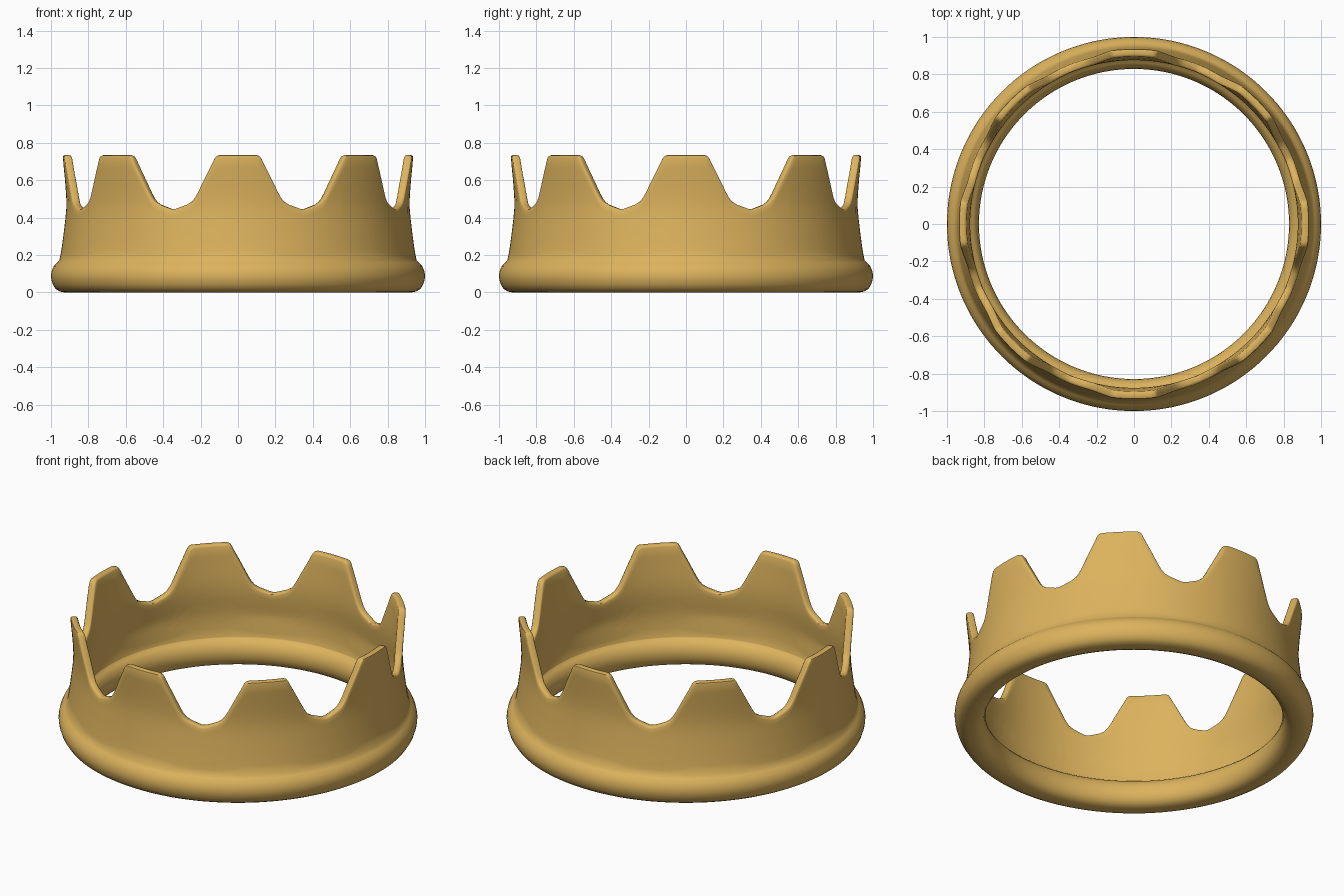
import bpy, bmesh, math

if "Cube" in bpy.data.objects:
    bpy.data.objects.remove(bpy.data.objects["Cube"])

gold = bpy.data.materials.new("gold")
gold.diffuse_color = (0.72, 0.45, 0.11, 1)
gold.use_nodes = True
gold.node_tree.nodes["Principled BSDF"].inputs["Base Color"].default_value = gold.diffuse_color


def lerp_table(table, v):
    for (a, fa), (b, fb) in zip(table, table[1:]):
        if v <= b:
            return fa + (fb - fa) * (v - a) / (b - a)
    return table[-1][1]


# rim height against angle (degrees) from the middle of a point
RIM = [(0, .734), (6.2, .734), (7.2, .728), (7.9, .712), (8.7, .685), (11, .615),
       (13.6, .535), (14.6, .508), (15.8, .485), (17.5, .469), (20, .455), (21.5, .447), (22.5, .445)]
# outer radius of the flared wall against height
WALL = [(.17, .955), (.2, .948), (.25, .941), (.3, .934), (.35, .928), (.4, .922), (.45, .918),
        (.5, .918), (.55, .921), (.6, .925), (.65, .93), (.74, .938)]
THICK = .042
# rounded base band, from inner top round the bottom to outer top
BAND = [(.878, .168), (.862, .160), (.845, .141), (.833, .115), (.829, .09), (.831, .062),
        (.84, .035), (.857, .014), (.88, .003), (.90, 0), (.93, 0), (.953, .005), (.975, .018),
        (.99, .042), (.998, .068), (1, .09), (.996, .115), (.985, .140), (.968, .158)]


def section(h):
    pts = list(BAND)
    n, r = 10, .012
    zs = [.172 + (h - r - .172) * i / n for i in range(n + 1)]
    pts += [(lerp_table(WALL, z), z) for z in zs]
    top = lerp_table(WALL, h)
    # rounded rim edge
    pts += [(top - .0035, h - .0035), (top - r, h), (top - THICK + r, h),
            (top - THICK + .0035, h - .0035)]
    pts += [(max(lerp_table(WALL, z) - THICK, .876) if z > .3 else
             .88 + (z - .172) * .09, z) for z in reversed(zs)]
    return pts


# columns round the crown: eight points, mirrored half by half
half = []
for (a, _), (b, _) in zip(RIM, RIM[1:]):
    k = max(1, round((b - a) / 1.3))
    half += [a + (b - a) * i / k for i in range(k)]
columns = []
for p in range(8):
    for a in half:
        columns.append((p * 45 + a, a))
    for a in [22.5] + half[:0:-1]:
        columns.append((p * 45 + 45 - a, a))

bm = bmesh.new()
loops = []
for ang, a in columns:
    t = math.radians(ang)
    loops.append([bm.verts.new((r * math.cos(t), r * math.sin(t), z))
                  for r, z in section(lerp_table(RIM, a))])
for i, A in enumerate(loops):
    B = loops[(i + 1) % len(loops)]
    for j in range(len(A)):
        k = (j + 1) % len(A)
        bm.faces.new((A[j], B[j], B[k], A[k]))
bmesh.ops.recalc_face_normals(bm, faces=bm.faces)
mesh = bpy.data.meshes.new("crown")
bm.to_mesh(mesh)
bm.free()
mesh.materials.append(gold)
crown = bpy.data.objects.new("crown", mesh)
bpy.context.collection.objects.link(crown)
bpy.context.view_layer.objects.active = crown
crown.select_set(True)
bpy.ops.object.shade_smooth_by_angle(angle=math.radians(50))
